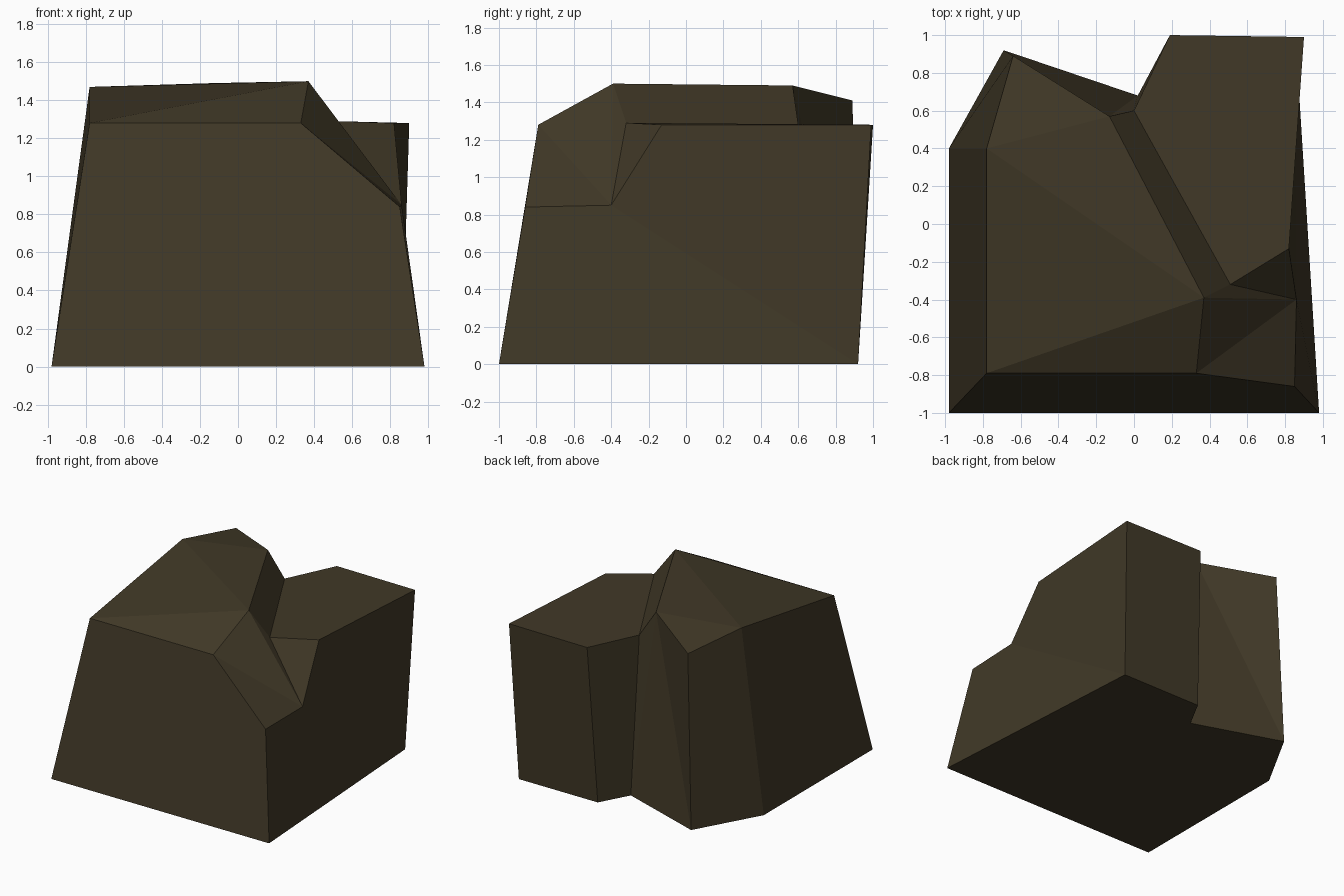
import bpy, bmesh

if "Cube" in bpy.data.objects:
    bpy.data.objects.remove(bpy.data.objects["Cube"])

# Corner points of the faceted rock, grouped by part
base = {"FL0": (-.98, -1, 0), "FR0": (.98, -1, 0), "BR0": (.86, .92, 0), "BM0": (.15, .92, 0),
        "N0": (.02, .68, 0), "BL0": (-.69, .92, 0), "L0": (-.98, .40, 0)}
tall_crown = {"A": (-.78, -.79, 1.28), "B": (.33, -.79, 1.28), "E": (.37, -.39, 1.5),
              "F": (-.13, .57, 1.49), "G": (-.78, .40, 1.47), "H": (-.64, .89, 1.41)}
low_shelf = {"I": (0, .60, 1.28), "J": (.51, -.32, 1.29), "K": (.82, -.13, 1.28),
             "L": (.90, .99, 1.28), "M": (.19, 1, 1.28)}
chipped_corner = {"C": (.85, -.86, .84), "D": (.86, -.40, .85)}

# Facets, each as a loop of corner names
facets = [
    "L0 BL0 N0 BM0 BR0 FR0 FL0",                            # underside
    "FL0 FR0 C B A", "FL0 A G L0", "L0 G H BL0",            # front and left walls
    "BL0 H F", "BL0 F N0", "N0 F I", "N0 I M BM0", "BM0 M L BR0",  # back walls and notch
    "FR0 BR0 D C", "BR0 L K D",                             # right wall
    "A B E", "A E G", "G E F", "G F H",                     # tall crown
    "I J K L M", "E J I F",                                 # low shelf and step
    "B C D", "B D E", "E D J", "J D K",                     # chipped corner
]

bm = bmesh.new()
corner = {n: bm.verts.new(p) for part in (base, tall_crown, low_shelf, chipped_corner)
          for n, p in part.items()}
for f in facets:
    bm.faces.new([corner[n] for n in f.split()])
bmesh.ops.recalc_face_normals(bm, faces=bm.faces)

mesh = bpy.data.meshes.new("rock")
bm.to_mesh(mesh)
bm.free()

# Single dark brown stone colour
stone = bpy.data.materials.new("dark brown stone")
stone.diffuse_color = (.052, .040, .020, 1)
stone.use_nodes = True
stone.node_tree.nodes["Principled BSDF"].inputs["Base Color"].default_value = stone.diffuse_color
mesh.materials.append(stone)
bpy.context.collection.objects.link(bpy.data.objects.new("rock", mesh))
